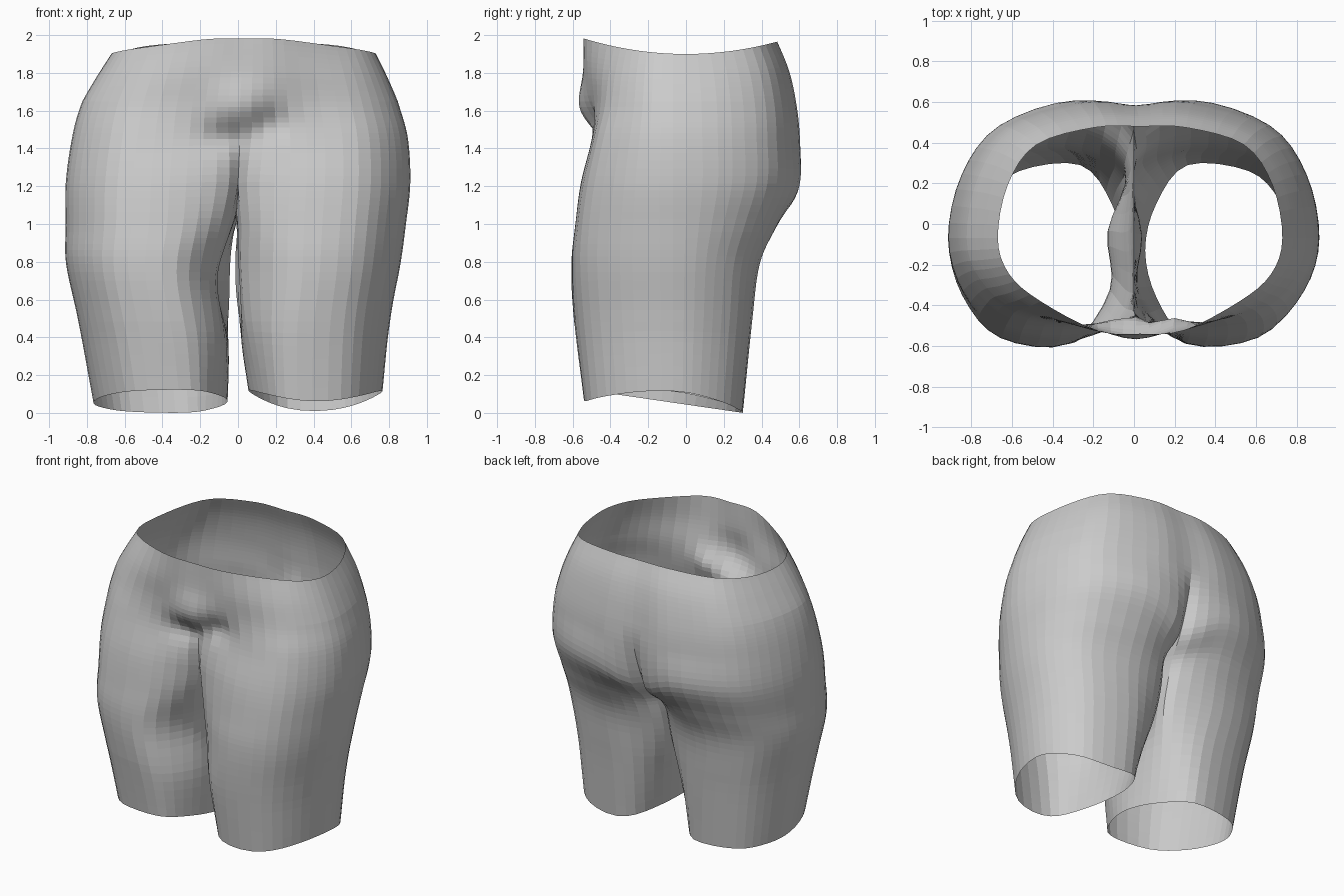
import bpy, bmesh, math

if "Cube" in bpy.data.objects:
    bpy.data.objects.remove(bpy.data.objects["Cube"])

# Horizontal sections from waist to hem, for one half of the body:
# z, sideways shift, outer x, inner x, cleft x, then y of front cleft,
# front lobe, front side, back side, back lobe, back cleft
ROWS = [
    (1.97, .03, .70, 0, 0, -.54, -.525, -.38, .39, .475, .48),
    (1.80, .02, .775, 0, 0, -.545, -.52, -.41, .44, .54, .54),
    (1.62, .01, .845, 0, 0, -.565, -.50, -.43, .47, .58, .575),
    (1.45, .01, .89, 0, 0, -.48, -.50, -.47, .48, .597, .575),
    (1.22, 0, .912, 0, 0, -.43, -.55, -.52, .48, .60, .47),
    (1.00, -.012, .90, .01, .03, -.42, -.575, -.55, .40, .48, .33),
    (0.80, -.025, .885, .015, .04, -.39, -.59, -.56, .33, .39, .27),
    (0.50, -.02, .825, .02, .06, -.38, -.58, -.54, .30, .345, .20),
    (0.06, 0, .765, .055, .11, -.36, -.53, -.50, .26, .29, .10),
]
CROTCH = 4          # section where the legs divide
STEPS, SEG = 6, 4   # subdivisions along the body and around each section


def catmull(a, b, c, d, t):
    return tuple(.5 * (2 * q + (r - p) * t + (2 * p - 5 * q + 4 * r - s) * t * t
                       + (3 * q - p - 3 * r + s) * t ** 3)
                 for p, q, r, s in zip(a, b, c, d))


def clamp(v):
    return max(0.0, min(1.0, v))


def bump(v, centre, width):
    return math.exp(-((v - centre) / width) ** 2)


def dense_rows():
    ext = [tuple(2 * a - b for a, b in zip(ROWS[0], ROWS[1]))] + ROWS
    ext.append(tuple(2 * a - b for a, b in zip(ROWS[-1], ROWS[-2])))
    out = [catmull(*ext[i:i + 4], k / STEPS)
           for i in range(len(ROWS) - 1) for k in range(STEPS)]
    return out + [ROWS[-1]]


def section(row, index, side):
    """Outer arc from front cleft to back cleft, plus the inner thigh arc."""
    z, _, w, xi, xf, yf, y1, y2, y4, y5, yb = row
    split = index - CROTCH * STEPS
    xb = xf
    if split <= 0:
        xi = xf = xb = 0
    else:
        # hollow inner thighs, deeper on the left leg
        hollow = bump(z, .72, .22) * clamp(split / STEPS)
        xi += hollow * (.09 if side < 0 else .05)
        xf += hollow * (.05 if side < 0 else .0)
        yf += hollow * (.06 if side < 0 else .02)
        xb *= 1 - .5 * hollow
    px = lambda f: w * f + xi * .5 * (1 - f)
    part = lambda y: -.07 + (y + .07) * .57
    pts = [(xf, yf), (px(.3), y1), (px(.7), y2), (px(.92), part(y2)), (w, -.07),
           (px(.93), part(y4)), (px(.73), y4), (px(.32), y5), (xb, yb)]
    mid = (max(xi, .002) if split > 0 else 0, (yf + yb) / 2)
    # tangents at the centre line turn gradually from round to cleft
    u = clamp(1 + split / (1.5 * STEPS))
    u = u * u * (3 - 2 * u)
    mix = lambda p: tuple(a + (b - a) * u for a, b in zip(p, mid))
    ring = [mix((-px(.3), y1))] + pts + [mix((-px(.32), y5))]
    outer = [catmull(*ring[i:i + 4], k / SEG) for i in range(8) for k in range(SEG)]
    outer.append(pts[-1])
    inner = []
    if split >= 0:
        loop = [pts[-2], pts[-1], mid, pts[0], pts[1]]
        inner = [catmull(*loop[i:i + 4], k / SEG) for i in range(2) for k in range(SEG)][1:]
        if split == 0:
            inner = [(0, y) for _, y in inner]
    return outer, inner


def place(x, y, row, side):
    z = row[0]
    x = max(x, 0)
    # waist dips at the hips, crotch slopes down toward the back
    dz = -.07 * (1 - (y / .5) ** 2) * clamp((z - 1.65) / .32)
    dz -= .10 * (y + .43) / .85 * bump(z, 1.2, .2) * bump(x, 0, .2)
    # uneven hems, different on each leg
    hem = clamp(1 - z / .5)
    if side < 0:
        dz += hem * (.03 - .07 * (y + .13) / .43)
    else:
        dz += hem * (.09 * ((x - .41) / .35) ** 2 - .03 * (y + .13) / .43)
    # slanting groin folds under the belly
    sx = side * x
    if y < -.2:
        y += .045 * bump(sx, .17, .09) * bump(z, 1.54, .09)
        y += .03 * bump(sx, -.08, .12) * bump(z, 1.45, .07)
    return (sx + row[1], y, z + dz)


bm = bmesh.new()
rows = dense_rows()
for side in (1, -1):
    prev = None
    for i, row in enumerate(rows):
        outer, inner = section(row, i, side)
        o = [bm.verts.new(place(x, y, row, side)) for x, y in outer]
        n = [bm.verts.new(place(x, y, row, side)) for x, y in inner]
        if prev:
            closed = i > CROTCH * STEPS
            a = prev[0] + (prev[1] + prev[0][:1] if closed else [])
            b = o + (n + o[:1] if closed else [])
            for k in range(len(b) - 1):
                quad = (a[k], a[k + 1], b[k + 1], b[k])
                bm.faces.new(quad if side < 0 else quad[::-1])
        prev = (o, n)

# weld the two halves along the centre line and crotch seam
bmesh.ops.remove_doubles(bm, verts=bm.verts, dist=.0005)
bmesh.ops.recalc_face_normals(bm, faces=bm.faces)

# rest the lowest hem on the floor
low = min(v.co.z for v in bm.verts)
for v in bm.verts:
    v.co.z -= low * clamp(1 - v.co.z / 1.5)

mesh = bpy.data.meshes.new("hips_and_thighs")
bm.to_mesh(mesh)
bm.free()
bpy.context.collection.objects.link(bpy.data.objects.new("hips_and_thighs", mesh))
